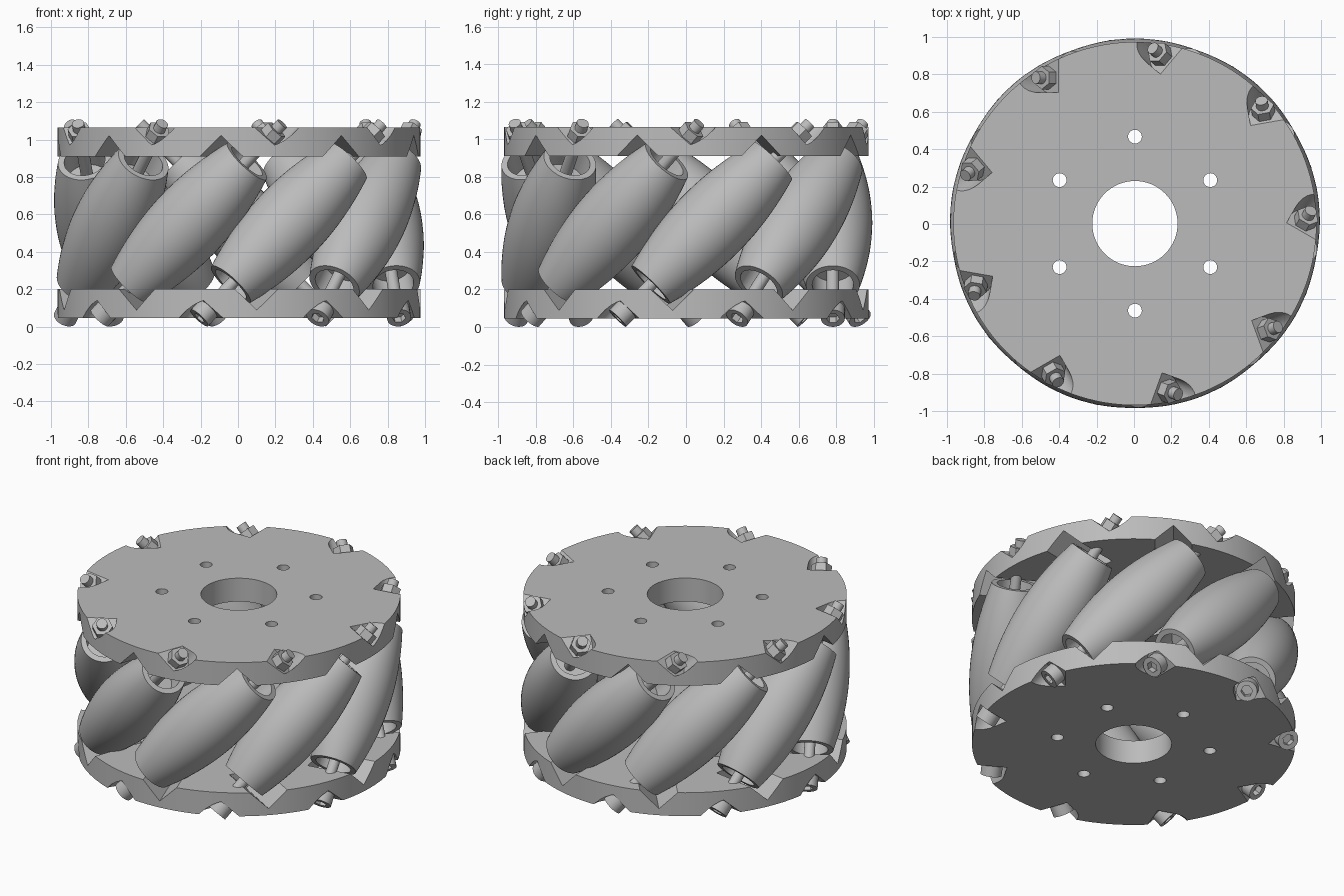
import bpy, bmesh
from math import pi, sin, cos, sqrt, radians
from mathutils import Matrix, Vector

cube = bpy.data.objects.get("Cube")
if cube:
    bpy.data.objects.remove(cube)

COUNT = 9            # rollers around the wheel
AXIS_R = 0.78        # distance of roller axes from the wheel centre
WHEEL_R = 0.99
MID_Z = 0.555
CENTRE = Vector((0.005, 0.002, 0))

grey = bpy.data.materials.new("plain_grey")
grey.use_nodes = True
grey.diffuse_color = (0.5, 0.5, 0.5, 1)
grey.node_tree.nodes["Principled BSDF"].inputs["Base Color"].default_value = (0.5, 0.5, 0.5, 1)


def make_mesh(bm, name):
    bmesh.ops.recalc_face_normals(bm, faces=bm.faces)
    mesh = bpy.data.meshes.new(name)
    bm.to_mesh(mesh)
    bm.free()
    mesh.materials.append(grey)
    return mesh


def smooth(mesh):
    for p in mesh.polygons:
        p.use_smooth = True
    mesh.set_sharp_from_angle(angle=radians(32))


def add_object(name, mesh, matrix=Matrix()):
    ob = bpy.data.objects.new(name, mesh)
    ob.matrix_world = matrix
    bpy.context.collection.objects.link(ob)
    return ob


def lathe(bm, profile, sides):
    """Revolve (radius, height) points round local z; end points are on the axis."""
    rings = []
    for r, h in profile:
        if r == 0:
            rings.append([bm.verts.new((0, 0, h))] * sides)
        else:
            rings.append([bm.verts.new((r * cos(2 * pi * i / sides), r * sin(2 * pi * i / sides), h))
                          for i in range(sides)])
    for a, b in zip(rings, rings[1:]):
        for i in range(sides):
            j = (i + 1) % sides
            bm.faces.new(list(dict.fromkeys((a[i], a[j], b[j], b[i]))))


def rod(bm, r, low, high, sides=24):
    lathe(bm, [(0, low), (r, low), (r, high), (0, high)], sides)


def prism(bm, outline, low, high, matrix):
    """Extrude an xy outline from low to high, placed by matrix."""
    bottom, top = [[bm.verts.new(matrix @ Vector((x, y, h))) for x, y in outline] for h in (low, high)]
    n = len(outline)
    bm.faces.new(bottom[::-1])
    bm.faces.new(top)
    for i in range(n):
        j = (i + 1) % n
        bm.faces.new((bottom[i], bottom[j], top[j], top[i]))


def circle(r, sides, x=0, y=0):
    return [(x + r * cos(2 * pi * i / sides), y + r * sin(2 * pi * i / sides)) for i in range(sides)]


def roller_frame(k):
    """Local x points outwards, local z runs along the tilted roller axis."""
    a = radians(10 + 360 / COUNT * k)
    out, tangent, up = Vector((cos(a), sin(a), 0)), Vector((-sin(a), cos(a), 0)), Vector((0, 0, 1))
    m = Matrix((out, (tangent - up) / sqrt(2), (tangent + up) / sqrt(2))).transposed().to_4x4()
    m.translation = CENTRE + out * AXIS_R + up * MID_Z
    return m


# Barrel roller whose surface follows the wheel's rim, hollow at both ends
HALF = 0.467
steps = [HALF * (i / 12 - 1) for i in range(25)]
barrel = [(WHEEL_R - sqrt(AXIS_R ** 2 + s * s / 2), s) for s in steps]
bm = bmesh.new()
lathe(bm, [(0, -0.33), (0.11, -0.33), (0.11, -HALF)] + barrel
      + [(0.11, HALF), (0.11, 0.33), (0, 0.33)], 48)
roller_mesh = make_mesh(bm, "roller")
smooth(roller_mesh)

# Axle bolt with a socket head at the bottom and a hex nut at the top
bm = bmesh.new()
rod(bm, 0.033, -0.65, 0.75)
bolt_mesh = make_mesh(bm, "axle_bolt")
bm = bmesh.new()
rod(bm, 0.062, 0.648, 0.705, 6)
nut_mesh = make_mesh(bm, "hex_nut")
bm = bmesh.new()
outer, inner = circle(0.064, 24), circle(0.036, 6)
lathe(bm, [(0, -0.64), (0.064, -0.64), (0.064, -0.72)], 24)
rims = []
for outline, h in ((inner, -0.72), (inner, -0.68)):
    rims.append([bm.verts.new((x, y, h)) for x, y in outline])
for i in range(6):
    j = (i + 1) % 6
    bm.faces.new((rims[0][i], rims[0][j], rims[1][j], rims[1][i]))
bm.faces.new(rims[1])
edge = [v for v in bm.verts if abs(v.co.z + 0.72) < 1e-5 and v not in rims[0]]
for i in range(6):
    arc = [edge[(4 * i + n) % 24] for n in range(5)]
    bm.faces.new(arc + [rims[0][(i + 1) % 6], rims[0][i]])
head_mesh = make_mesh(bm, "bolt_head")
for mesh in (bolt_mesh, head_mesh):
    smooth(mesh)

for k in range(COUNT):
    frame = roller_frame(k)
    for mesh in (roller_mesh, bolt_mesh, nut_mesh, head_mesh):
        add_object(f"{mesh.name}_{k + 1}", mesh, frame)

# Side plates: discs with bored holes, roller clearances and fastener pockets
FLIP = Matrix.Rotation(pi, 4, 'X')


def side_plate(name, low, high, turn):
    bm = bmesh.new()
    prism(bm, circle(0.971, 144), low, high, Matrix.Translation(CENTRE))
    plate = add_object(name, make_mesh(bm, name))

    bm = bmesh.new()
    place = Matrix.Translation(CENTRE)
    prism(bm, circle(0.228, 64), low - 0.1, high + 0.1, place)
    for i in range(6):
        a = radians(30 + 60 * i)
        prism(bm, circle(0.037, 20, 0.465 * cos(a), 0.465 * sin(a)), low - 0.1, high + 0.1, place)
    clearance = [(-0.16, -0.16), (0.4, -0.16), (0.4, 0.2), (-0.16, 0.2)]
    pocket = [(0.08 * cos(pi * i / 12), 0.08 * sin(pi * i / 12)) for i in range(13)]
    pocket += [(-0.08, -0.3), (0.4, -0.3), (0.4, 0)]
    for k in range(COUNT):
        frame = roller_frame(k) @ turn
        prism(bm, clearance, 0.2, 0.5, frame)
        prism(bm, pocket, 0.65, 1.0, frame)
    cutter = add_object("cutter", make_mesh(bm, "cutter"))
    cutter.hide_render = True

    cut = plate.modifiers.new("cuts", 'BOOLEAN')
    cut.object, cut.solver, cut.use_self = cutter, 'EXACT', True
    bpy.context.view_layer.update()
    result = bpy.data.meshes.new_from_object(plate.evaluated_get(bpy.context.evaluated_depsgraph_get()))
    plate.modifiers.clear()
    plate.data = result
    smooth(result)
    bpy.data.objects.remove(cutter)


side_plate("top_plate", 0.91, 1.065, Matrix())
side_plate("bottom_plate", 0.045, 0.2, FLIP)
